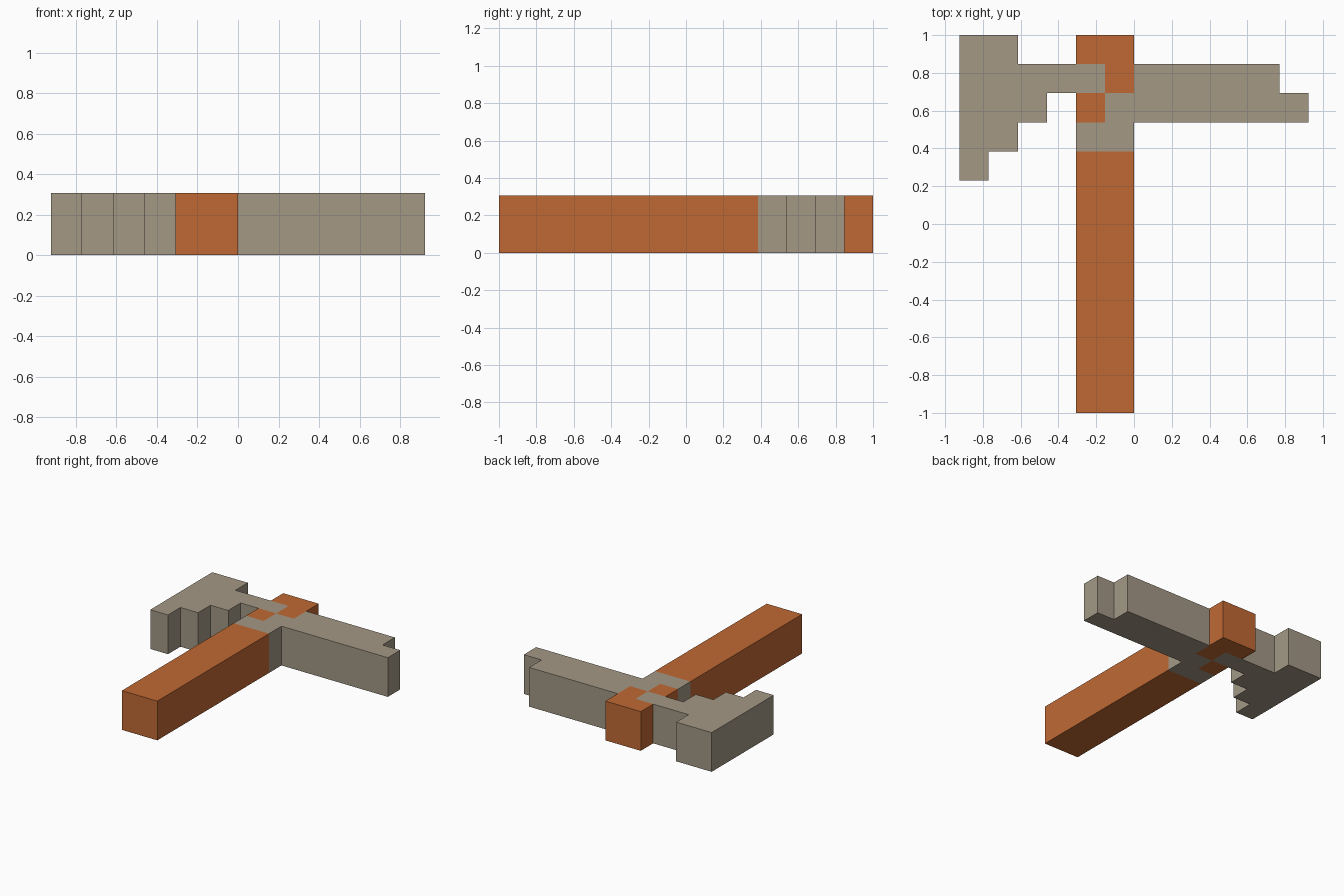
import bpy, bmesh

cube = bpy.data.objects.get("Cube")
if cube:
    bpy.data.objects.remove(cube, do_unlink=True)

U = 2 / 13          # one block unit
THICK = 2 * U       # thickness shared by every part


def make_material(name, rgb):
    mat = bpy.data.materials.new(name)
    mat.use_nodes = True
    color = (*rgb, 1)
    mat.diffuse_color = color
    mat.node_tree.nodes["Principled BSDF"].inputs["Base Color"].default_value = color
    return mat


stone = make_material("stone grey", (0.366, 0.314, 0.235))
wood = make_material("orange wood", (0.527, 0.141, 0.034))


def slab(name, outline, mat):
    """Extrude an anticlockwise outline, in block units, up from the ground."""
    bm = bmesh.new()
    base = bm.faces.new([bm.verts.new((x * U, y * U, 0)) for x, y in outline])
    top = bmesh.ops.extrude_face_region(bm, geom=[base], use_keep_orig=True)["geom"]
    bmesh.ops.translate(bm, vec=(0, 0, THICK),
                        verts=[g for g in top if isinstance(g, bmesh.types.BMVert)])
    bmesh.ops.recalc_face_normals(bm, faces=bm.faces)
    mesh = bpy.data.meshes.new(name)
    bm.to_mesh(mesh)
    bm.free()
    mesh.materials.append(mat)
    obj = bpy.data.objects.new(name, mesh)
    bpy.context.collection.objects.link(obj)
    return obj


# Wooden handle: long shaft, small inlay and stepped end
slab("handle_shaft", [(-2, -6.5), (0, -6.5), (0, 2.5), (-2, 2.5)], wood)
slab("handle_inlay", [(-2, 3.5), (-1, 3.5), (-1, 4.5), (-2, 4.5)], wood)
slab("handle_end", [(-1, 4.5), (0, 4.5), (0, 6.5), (-2, 6.5), (-2, 5.5), (-1, 5.5)], wood)

# Stepped stone blade, whose neck crosses half of the handle
slab("stone_blade", [(-6, 1.5), (-5, 1.5), (-5, 2.5), (-4, 2.5), (-4, 3.5), (-3, 3.5),
                     (-3, 4.5), (-1, 4.5), (-1, 5.5), (-4, 5.5), (-4, 6.5), (-6, 6.5)], stone)

# Long stone spike with the band that wraps the handle
slab("stone_spike", [(-2, 2.5), (0, 2.5), (0, 3.5), (6, 3.5), (6, 4.5), (5, 4.5),
                     (5, 5.5), (0, 5.5), (0, 4.5), (-1, 4.5), (-1, 3.5), (-2, 3.5)], stone)
